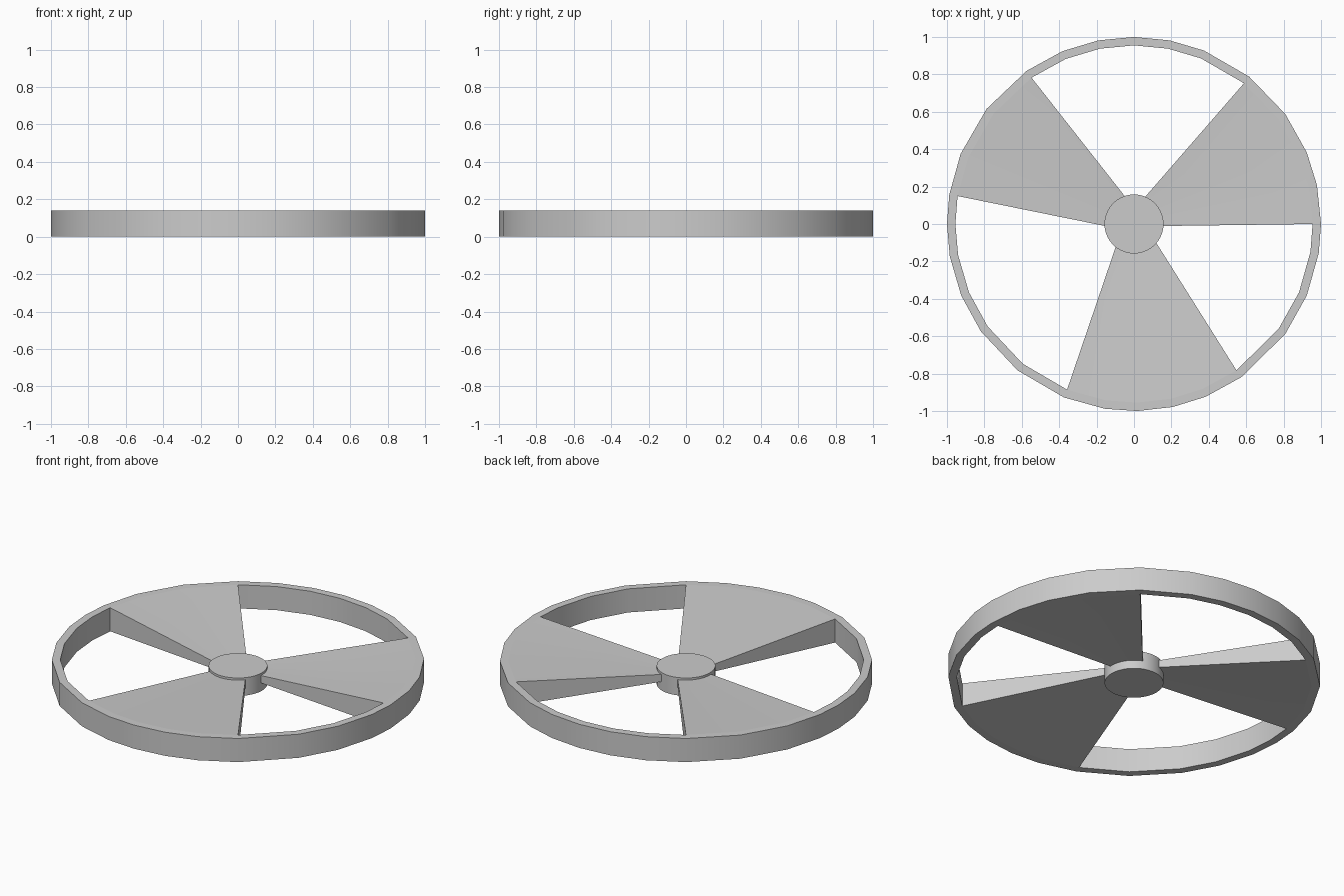
import bpy
import bmesh
from math import radians, cos, sin

cube = bpy.data.objects.get("Cube")
if cube:
    bpy.data.objects.remove(cube, do_unlink=True)

HEIGHT = 0.14
OUTER, INNER, HUB = 1.0, 0.955, 0.158
HUB_TOP = 0.106
ROOT_LOW, ROOT_HIGH = 0.05, 0.093

# Rim corner directions in degrees
RIM = [0, 12, 22.5, 36, 52, 68, 79, 90, 101, 112.5, 125, 142, 158, 171, 180,
       190, 202.5, 215, 231.5, 248, 261, 271, 282, 292.5, 305, 324, 337.5, 351]
# Each blade: start and end at the rim, start and end at the hub
BLADES = {
    "left_blade": (0, 52, -4, 68),
    "right_blade": (125, 171, 108, 184),
    "front_blade": (248, 305, 231, 320),
}

grey = bpy.data.materials.new("light_grey")
grey.use_nodes = True
color = (0.6, 0.6, 0.6, 1)
grey.diffuse_color = color
grey.node_tree.nodes["Principled BSDF"].inputs["Base Color"].default_value = color


def polar(radius, angle, z):
    a = radians(angle)
    return (radius * cos(a), radius * sin(a), z)


def finish(bm, name):
    bmesh.ops.recalc_face_normals(bm, faces=bm.faces)
    mesh = bpy.data.meshes.new(name)
    bm.to_mesh(mesh)
    bm.free()
    mesh.materials.append(grey)
    obj = bpy.data.objects.new(name, mesh)
    bpy.context.collection.objects.link(obj)
    bpy.ops.object.select_all(action='DESELECT')
    obj.select_set(True)
    bpy.context.view_layer.objects.active = obj
    bpy.ops.object.shade_smooth_by_angle(angle=radians(30))
    return obj


def behind_blade(angle):
    return any(b[0] <= angle < b[1] for b in BLADES.values())


# Rim: rectangular section swept round, inner wall left open where blades join
bm = bmesh.new()
rings = [[bm.verts.new(p) for p in (polar(OUTER, a, 0), polar(OUTER, a, HEIGHT),
                                    polar(INNER, a, HEIGHT), polar(INNER, a, 0))]
         for a in RIM]
for i, a in enumerate(RIM):
    s, t = rings[i], rings[(i + 1) % len(RIM)]
    for k in range(4):
        if k == 2 and behind_blade(a):
            continue
        n = (k + 1) % 4
        bm.faces.new((s[k], t[k], t[n], s[n]))
finish(bm, "rim")

# Blades: wedges that thin from the full rim height down to the hub
for name, (r0, r1, h0, h1) in BLADES.items():
    bm = bmesh.new()
    sections = []
    for a in [a for a in RIM if r0 <= a <= r1]:
        h = h0 + (h1 - h0) * (a - r0) / (r1 - r0)
        sections.append([bm.verts.new(p) for p in (
            polar(INNER, a, 0), polar(INNER, a, HEIGHT),
            polar(HUB - 0.004, h, ROOT_HIGH), polar(HUB - 0.004, h, ROOT_LOW))])
    for s, t in zip(sections, sections[1:]):
        bm.faces.new((s[1], t[1], t[2], s[2]))
        bm.faces.new((s[3], t[3], t[0], s[0]))
    bm.faces.new(sections[0])
    bm.faces.new(sections[-1])
    finish(bm, name)

# Hub: plain round boss
bm = bmesh.new()
bmesh.ops.create_cone(bm, cap_ends=True, segments=40, radius1=HUB, radius2=HUB, depth=HUB_TOP)
bmesh.ops.translate(bm, verts=bm.verts, vec=(0, 0, HUB_TOP / 2))
finish(bm, "hub")
